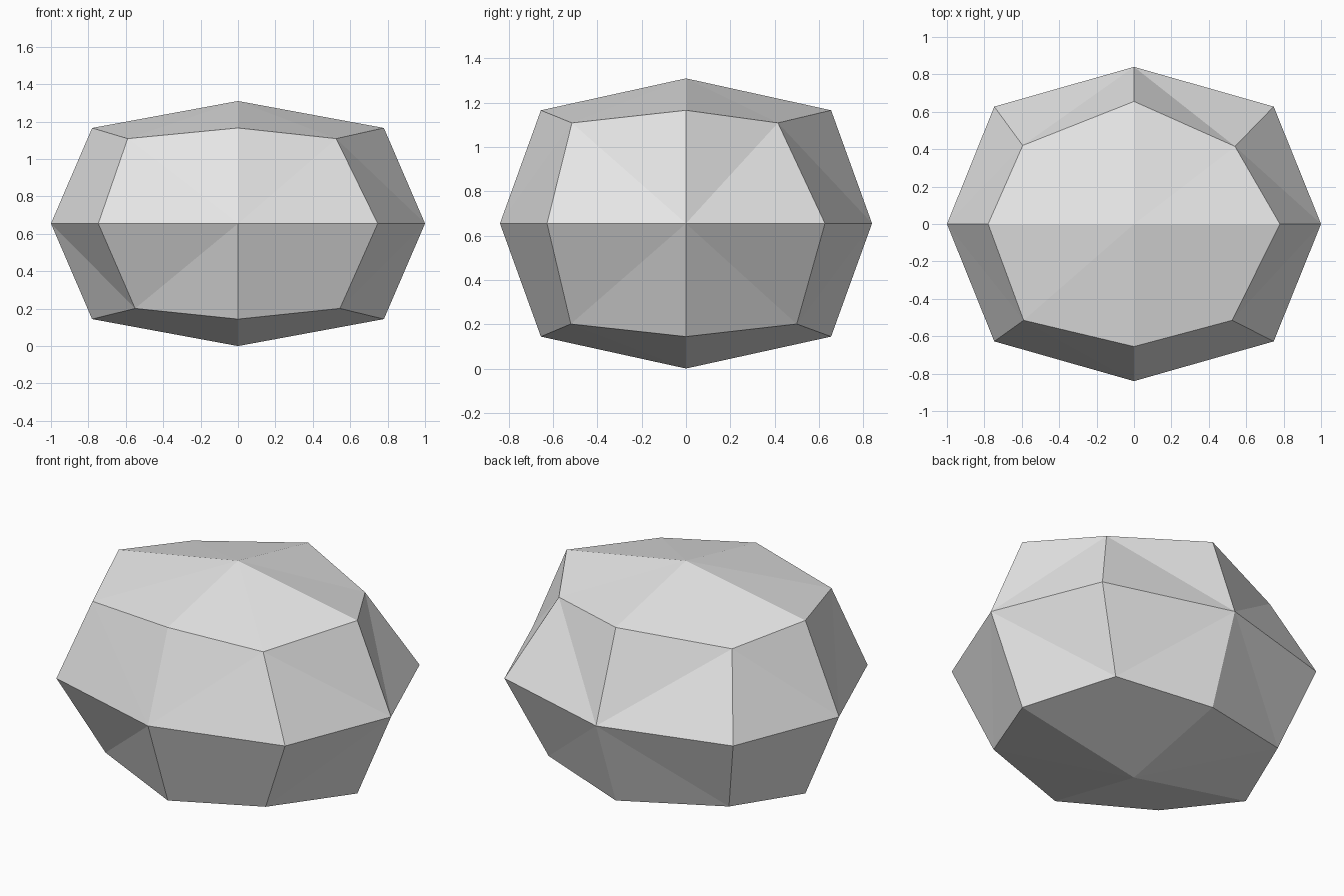
import bpy
import bmesh

cube = bpy.data.objects.get("Cube")
if cube:
    bpy.data.objects.remove(cube, do_unlink=True)

HALF = (1.0, 0.84, 0.655)       # half extents of the stone
MID_Z = 0.655

# Uneven corners: direction (x, y, z) -> horizontal distances from the centre
CORNERS = {
    (-1, -1, 1): (0.59, 0.515), (1, -1, 1): (0.525, 0.515),
    (-1, 1, 1): (0.595, 0.42), (1, 1, 1): (0.54, 0.415),
    (-1, -1, -1): (0.55, 0.45), (1, -1, -1): (0.545, 0.52),
    (-1, 1, -1): (0.61, 0.47), (1, 1, -1): (0.547, 0.50),
}


def place(d):
    """Turn a grid direction of -1, 0 and 1 into a point on the stone."""
    count = sum(abs(c) for c in d)
    if count == 3:
        rx, ry = CORNERS[d]
        return d[0] * rx, d[1] * ry, MID_Z + d[2] * 0.454
    scale = 1.0 if count == 1 else (0.78 if d[2] else 0.747)
    x, y, z = (c * h * scale for c, h in zip(d, HALF))
    return x, y, MID_Z + z


# Faceted stone: a once-divided cube, rounded out
bm = bmesh.new()
bmesh.ops.create_cube(bm, size=2)
bmesh.ops.subdivide_edges(bm, edges=bm.edges[:], cuts=1, use_grid_fill=True)
kind = {}
for v in bm.verts:
    d = tuple(round(c) for c in v.co)
    kind[v] = sum(abs(c) for c in d)
    v.co = place(d)

# Crease each facet from its side centre to its corner
for f in bm.faces[:]:
    centre = next(v for v in f.verts if kind[v] == 1)
    corner = next(v for v in f.verts if kind[v] == 3)
    bmesh.utils.face_split(f, centre, corner)
bmesh.ops.recalc_face_normals(bm, faces=bm.faces[:])

mesh = bpy.data.meshes.new("stone")
bm.to_mesh(mesh)
bm.free()
stone = bpy.data.objects.new("stone", mesh)
bpy.context.scene.collection.objects.link(stone)

# Plain light grey
grey = bpy.data.materials.new("light_grey")
grey.use_nodes = True
colour = (0.8, 0.8, 0.8, 1.0)
grey.diffuse_color = colour
grey.node_tree.nodes["Principled BSDF"].inputs["Base Color"].default_value = colour
mesh.materials.append(grey)
